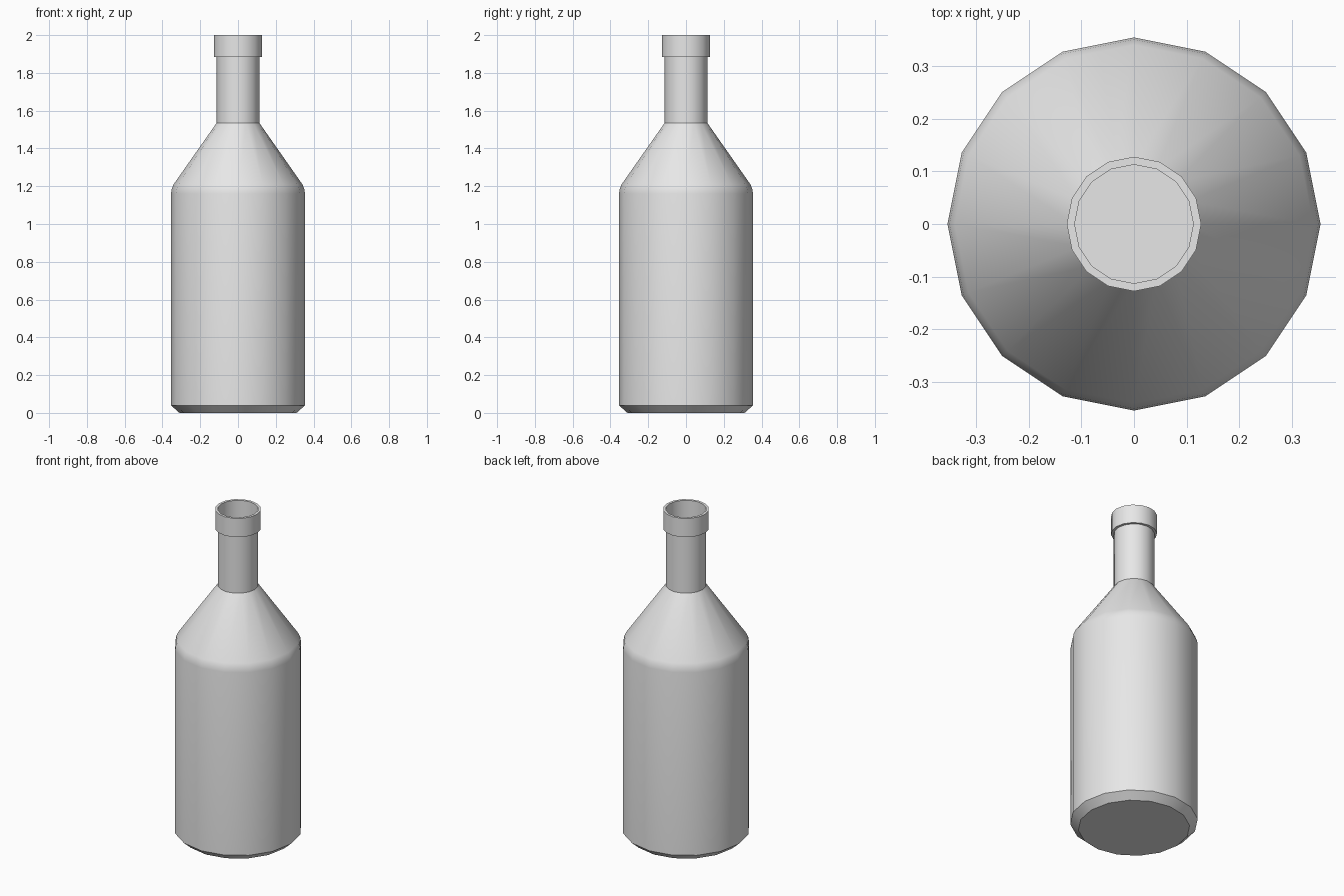
import bpy
import bmesh
import math

SIDES = 16

cube = bpy.data.objects.get("Cube")
if cube:
    bpy.data.objects.remove(cube, do_unlink=True)

grey = bpy.data.materials.new("plain grey")
grey.use_nodes = True
colour = (0.8, 0.8, 0.8, 1)
grey.diffuse_color = colour
grey.node_tree.nodes["Principled BSDF"].inputs["Base Color"].default_value = colour


def lathe(name, profile):
    """Turn a (radius, height) profile, listed bottom to top outside, about z."""
    bm = bmesh.new()
    rings = []
    for radius, z in profile:
        angles = [math.tau * i / SIDES for i in range(SIDES)]
        rings.append([bm.verts.new((radius * math.cos(a), radius * math.sin(a), z))
                      for a in angles])
    for low, high in zip(rings, rings[1:]):
        for i in range(SIDES):
            j = (i + 1) % SIDES
            bm.faces.new((low[i], low[j], high[j], high[i]))
    mesh = bpy.data.meshes.new(name)
    # Close the underside of a part that stands on the ground
    if profile[0][1] == 0:
        bm.faces.new(reversed(rings[0]))
    bm.to_mesh(mesh)
    bm.free()
    mesh.materials.append(grey)
    obj = bpy.data.objects.new(name, mesh)
    bpy.context.collection.objects.link(obj)
    bpy.ops.object.select_all(action='DESELECT')
    obj.select_set(True)
    bpy.context.view_layer.objects.active = obj
    bpy.ops.object.shade_smooth_by_angle(angle=math.radians(30))
    return obj


NECK = 0.113
LIP = 0.128

# Chamfered base, straight wall, rounded corner and sloping shoulder
lathe("bottle_body", [(0.31, 0), (0.355, 0.04), (0.355, 1.16), (0.351, 1.185),
                      (0.341, 1.21), (NECK, 1.535)])

# Open neck tube
lathe("bottle_neck", [(NECK, 1.535), (NECK, 1.885)])

# Raised lip with an open mouth
lathe("bottle_lip", [(NECK, 1.885), (LIP, 1.885), (LIP, 2), (NECK, 2), (NECK, 1.885)])
